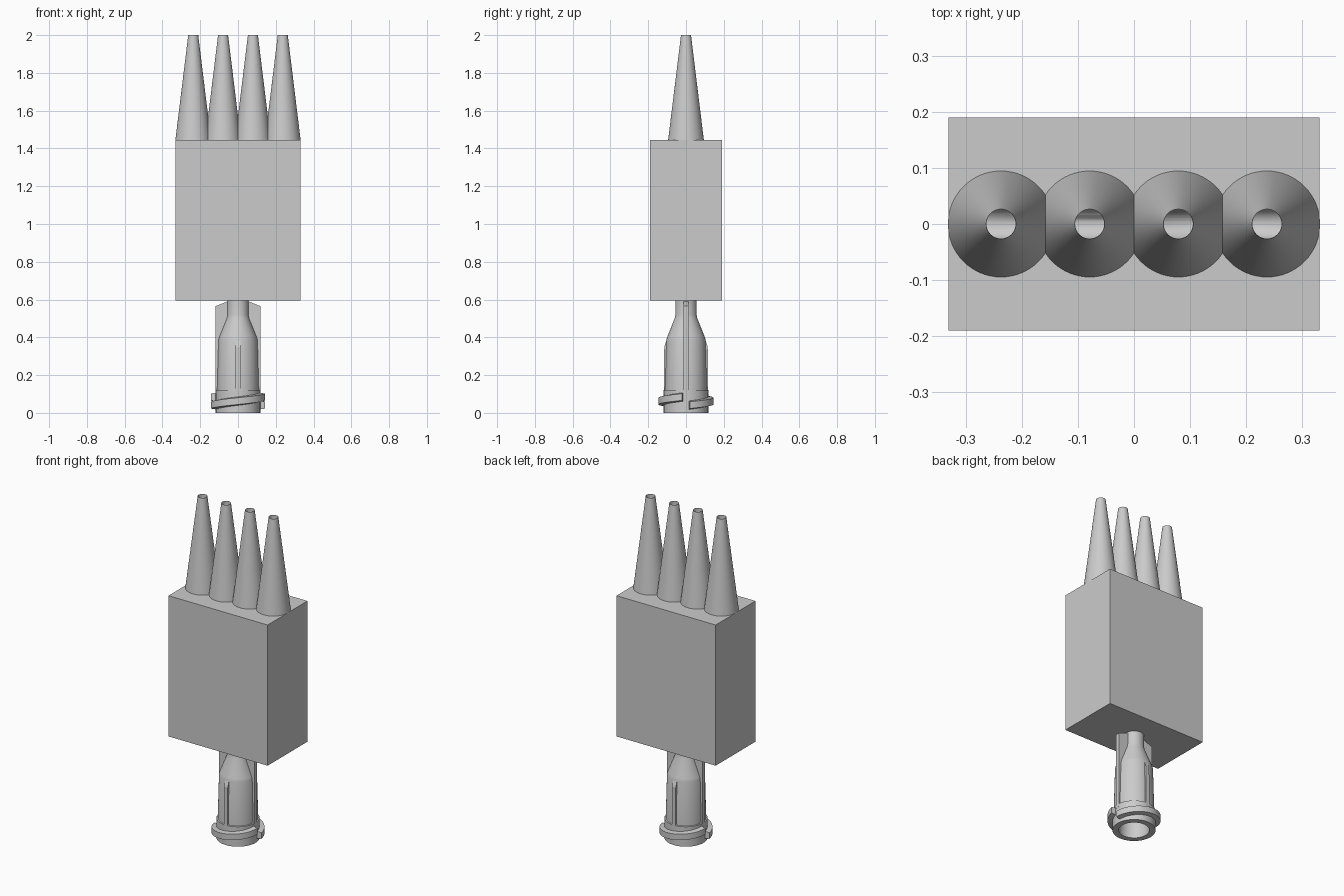
import bpy, bmesh, math
from mathutils import Vector

if "Cube" in bpy.data.objects:
    bpy.data.objects.remove(bpy.data.objects["Cube"])

grey = bpy.data.materials.new("light_grey")
grey.use_nodes = True
COLOUR = (0.6, 0.6, 0.6, 1)
grey.diffuse_color = COLOUR
for node in grey.node_tree.nodes:
    if node.type == 'BSDF_PRINCIPLED':
        node.inputs["Base Color"].default_value = COLOUR


def finish(name, bm, smooth=True):
    bmesh.ops.recalc_face_normals(bm, faces=bm.faces)
    mesh = bpy.data.meshes.new(name)
    bm.to_mesh(mesh)
    bm.free()
    mesh.materials.append(grey)
    obj = bpy.data.objects.new(name, mesh)
    bpy.context.collection.objects.link(obj)
    if smooth:
        bpy.ops.object.select_all(action='DESELECT')
        obj.select_set(True)
        bpy.context.view_layer.objects.active = obj
        bpy.ops.object.shade_smooth_by_angle(angle=math.radians(30))
    return obj


def lathe(name, profile, x=0, sides=64):
    """Revolve (radius, height) points around a vertical axis; the loop is closed."""
    bm = bmesh.new()
    rings = []
    for r, z in profile:
        rings.append([bm.verts.new((x + r * math.cos(i * math.tau / sides),
                                    r * math.sin(i * math.tau / sides), z))
                      for i in range(sides)])
    for a, b in zip(rings, rings[1:] + rings[:1]):
        for i in range(sides):
            j = (i + 1) % sides
            bm.faces.new((a[i], a[j], b[j], b[i]))
    return finish(name, bm)


def cut(target, cutter):
    mod = target.modifiers.new("bore", 'BOOLEAN')
    mod.operation = 'DIFFERENCE'
    mod.solver = 'EXACT'
    mod.object = cutter
    cutter.hide_render = True
    cutter.hide_set(True)


def rod(name, radius, start, end):
    """Solid cylinder between two points."""
    start, end = Vector(start), Vector(end)
    bm = bmesh.new()
    bmesh.ops.create_cone(bm, cap_ends=True, segments=32, radius1=radius,
                          radius2=radius, depth=(end - start).length)
    turn = (end - start).to_track_quat('Z', 'Y').to_matrix().to_4x4()
    bmesh.ops.transform(bm, matrix=turn, verts=bm.verts)
    bmesh.ops.translate(bm, vec=(start + end) / 2, verts=bm.verts)
    return finish(name, bm)


# Block body
BOTTOM, TOP, TIP = 0.595, 1.445, 2.0
SPACING, BORE = 0.158, 0.026
bm = bmesh.new()
bmesh.ops.create_cube(bm, size=1)
bmesh.ops.scale(bm, vec=(0.662, 0.38, TOP - BOTTOM), verts=bm.verts)
bmesh.ops.translate(bm, vec=(0, 0, (TOP + BOTTOM) / 2), verts=bm.verts)
block = finish("manifold_block", bm, smooth=False)

# Four hollow tapered nozzles and the bores below them
for n in range(4):
    x = (n - 1.5) * SPACING
    lathe(f"nozzle_{n + 1}", [(0.0945, TOP), (BORE + 0.0005, TIP),
                              (BORE, TIP), (BORE, TOP)], x)
    cut(block, rod(f"bore_cutter_{n + 1}", BORE, (x, 0, 1.0), (x, 0, TOP + 0.1)))

# Cross channel and inlet inside the block
cut(block, rod("channel_cutter", BORE + 0.002, (-0.27, 0, 1.0), (0.27, 0, 1.0)))
cut(block, rod("inlet_cutter", 0.03, (0, 0, BOTTOM - 0.1), (0, 0, 1.0)))

# Hollow connector below the block
lathe("connector_hub", [(0.118, 0), (0.118, 0.12), (0.111, 0.122),
                        (0.104, 0.385), (0.1, 0.4), (0.06, 0.5), (0.056, 0.52),
                        (0.056, BOTTOM), (0.03, BOTTOM), (0.03, 0.45),
                        (0.075, 0.4), (0.084, 0)])


# Ribs along the hub: long at the sides, short at front and back
def rib(name, angle, outline):
    bm = bmesh.new()
    half = 0.012
    a, b = [[bm.verts.new((r, s, z)) for r, z in outline] for s in (-half, half)]
    bm.faces.new(a)
    bm.faces.new(b)
    for i in range(len(a)):
        j = (i + 1) % len(a)
        bm.faces.new((a[i], a[j], b[j], b[i]))
    obj = finish(name, bm, smooth=False)
    obj.rotation_euler.z = angle


LONG = [(0.05, 0.1), (0.118, 0.1), (0.118, 0.565), (0.056, 0.59), (0.05, 0.59)]
SHORT = [(0.09, 0.1), (0.118, 0.1), (0.115, 0.35), (0.098, 0.4), (0.09, 0.4)]
rib("left_rib", 0, LONG)
rib("right_rib", math.pi, LONG)
rib("back_rib", math.pi / 2, SHORT)
rib("front_rib", -math.pi / 2, SHORT)


# Two-start locking thread
def thread(name, start):
    bm = bmesh.new()
    steps = 40
    sections = []
    for i in range(steps + 1):
        t = i / steps
        a = start + math.radians(8 + 164 * t)
        z = 0.041 + 0.043 * t
        sections.append([bm.verts.new((r * math.cos(a), r * math.sin(a), z + h))
                         for r, h in ((0.11, -0.024), (0.145, -0.018),
                                      (0.145, 0.018), (0.11, 0.024))])
    for a, b in zip(sections, sections[1:]):
        for k in range(4):
            m = (k + 1) % 4
            bm.faces.new((a[k], a[m], b[m], b[k]))
    bm.faces.new(sections[0])
    bm.faces.new(sections[-1])
    finish(name, bm)


thread("front_thread", math.pi)
thread("back_thread", 0)
